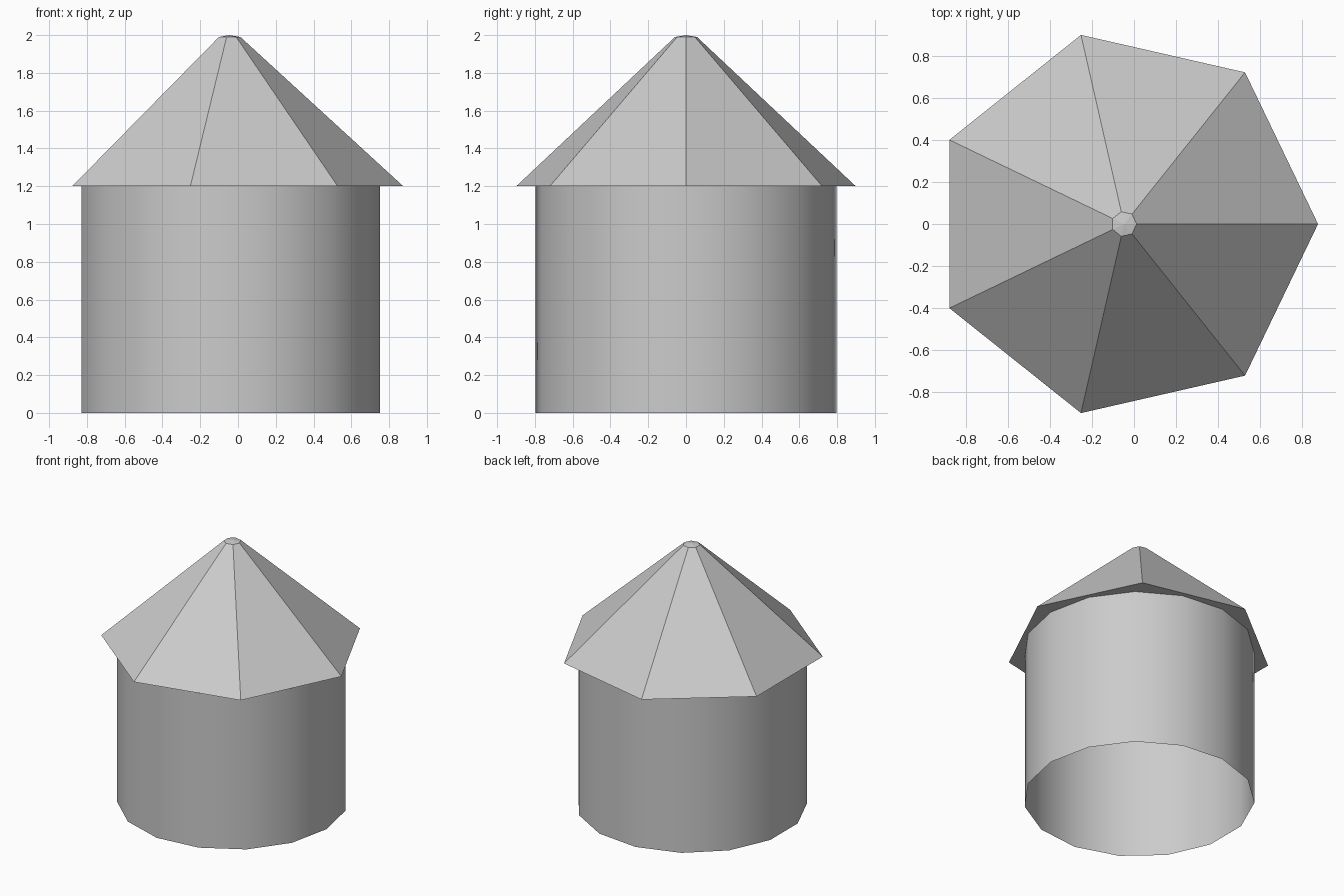
import bpy, bmesh
from math import cos, sin, tau, radians

cube = bpy.data.objects.get("Cube")
if cube:
    bpy.data.objects.remove(cube, do_unlink=True)

AXIS_X = -0.047  # shared vertical axis of wall and roof

grey = bpy.data.materials.new("light_grey")
grey.use_nodes = True
colour = (0.6, 0.6, 0.6, 1)
grey.diffuse_color = colour
grey.node_tree.nodes["Principled BSDF"].inputs["Base Color"].default_value = colour


def lathe(name, sides, profile, cap_bottom=False):
    """Stack polygon rings given as (radius, height); radius 0 is an apex."""
    bm = bmesh.new()
    rings = []
    for radius, z in profile:
        count = sides if radius else 1
        rings.append([bm.verts.new((radius * cos(tau * i / sides),
                                    radius * sin(tau * i / sides), z))
                      for i in range(count)])
    for low, high in zip(rings, rings[1:]):
        for i in range(sides):
            j = (i + 1) % sides
            if len(high) == 1:
                bm.faces.new((low[i], low[j], high[0]))
            else:
                bm.faces.new((low[i], low[j], high[j], high[i]))
    if cap_bottom:
        bm.faces.new(rings[0][::-1])
    mesh = bpy.data.meshes.new(name)
    bm.to_mesh(mesh)
    bm.free()
    mesh.materials.append(grey)
    obj = bpy.data.objects.new(name, mesh)
    obj.location.x = AXIS_X
    bpy.context.collection.objects.link(obj)
    return obj


# Round wall, open at the bottom, smooth shaded
wall = lathe("round_wall", 15, [(0.8, 0), (0.8, 1.2)])
bpy.ops.object.select_all(action="DESELECT")
wall.select_set(True)
bpy.context.view_layer.objects.active = wall
bpy.ops.object.shade_smooth_by_angle(angle=radians(30))

# Seven-sided overhanging roof with a small shallow tip and flat underside
lathe("roof", 7, [(0.922, 1.2), (0.06, 1.99), (0, 2.0)], cap_bottom=True)
